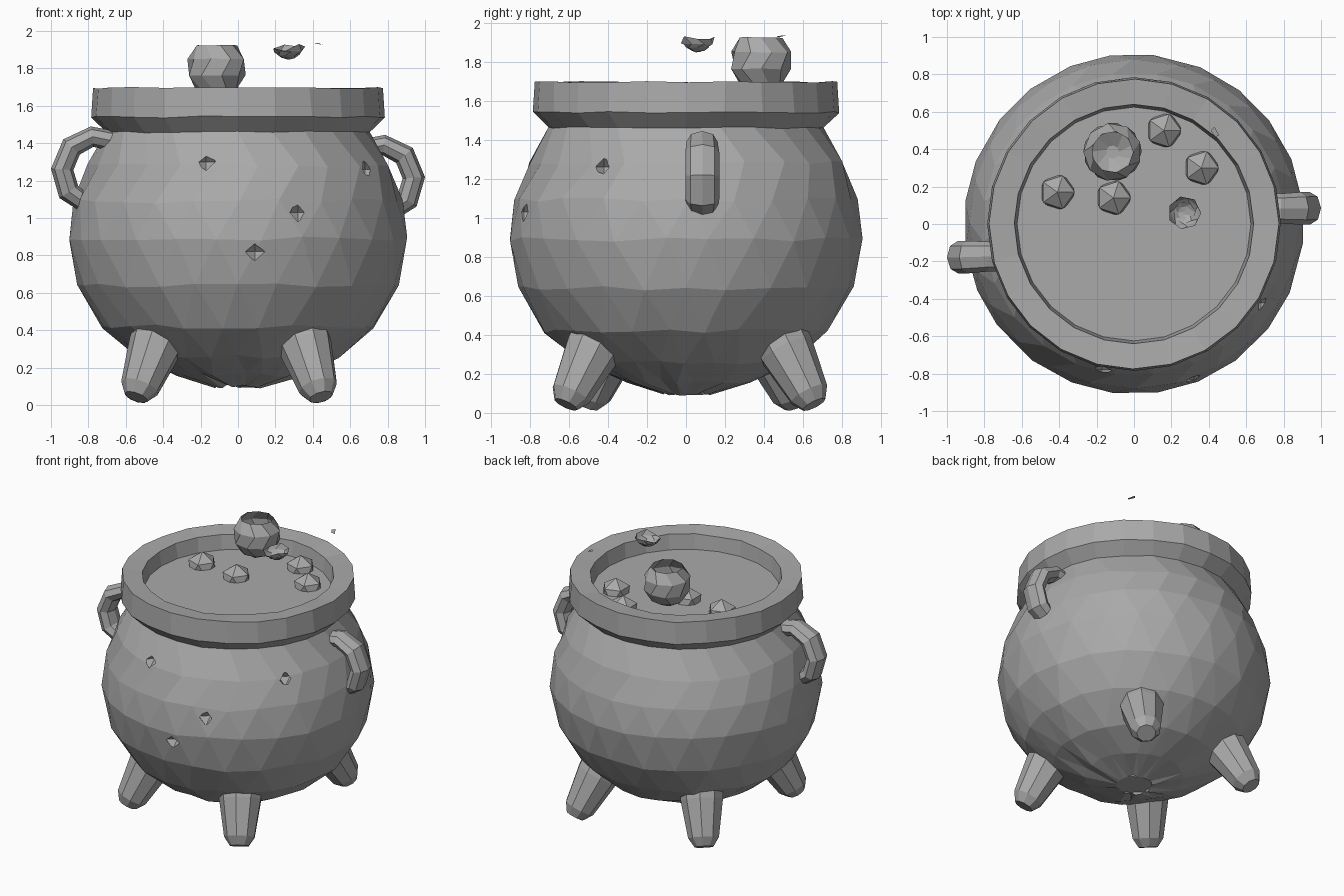
import bpy, bmesh, math, random
from mathutils import Vector

random.seed(4)
if "Cube" in bpy.data.objects:
    bpy.data.objects.remove(bpy.data.objects["Cube"], do_unlink=True)

grey = bpy.data.materials.new("iron_grey")
grey.use_nodes = True
COLOUR = (0.4, 0.4, 0.4, 1)
grey.diffuse_color = COLOUR
grey.node_tree.nodes["Principled BSDF"].inputs["Base Color"].default_value = COLOUR


def finish(bm, name, recalc=True):
    if recalc:
        bmesh.ops.recalc_face_normals(bm, faces=bm.faces)
    mesh = bpy.data.meshes.new(name)
    bm.to_mesh(mesh)
    bm.free()
    mesh.materials.append(grey)
    obj = bpy.data.objects.new(name, mesh)
    bpy.context.collection.objects.link(obj)
    return obj


def loft(bm, rings, cap_ends=True):
    """Join successive rings of points with quads."""
    rows = [[bm.verts.new(p) for p in ring] for ring in rings]
    n = len(rows[0])
    for a, b in zip(rows, rows[1:]):
        for i in range(n):
            j = (i + 1) % n
            bm.faces.new((a[i], a[j], b[j], b[i]))
    if cap_ends:
        bm.faces.new(rows[0][::-1])
        bm.faces.new(rows[-1])


def circle(r, z, n, wobble=0.0, turn=0.0):
    pts = []
    for i in range(n):
        a = 2 * math.pi * (i + turn + random.uniform(-wobble, wobble) * 8) / n
        pts.append(Vector((r * math.cos(a), r * math.sin(a),
                           z + random.uniform(-wobble, wobble))))
    return pts


def tube(name, path, sides, radii, width=1.0):
    """Sweep a faceted ring along a path of points."""
    path = [Vector(p) for p in path]
    side = Vector((path[-1].y - path[0].y, path[0].x - path[-1].x, 0)).normalized()
    rings = []
    for i, p in enumerate(path):
        t = (path[min(i + 1, len(path) - 1)] - path[max(i - 1, 0)]).normalized()
        up = t.cross(side).normalized()
        rings.append([p + radii[i] * (side * width * math.cos(a) + up * math.sin(a))
                      for a in (2 * math.pi * k / sides for k in range(sides))])
    bm = bmesh.new()
    loft(bm, rings)
    return finish(bm, name)


# Pot: round belly, neck, heavy rim, inner wall and the brew surface
bm = bmesh.new()
SEG = 24
belly = [(0.12, 0.1), (0.33, 0.16), (0.54, 0.26), (0.73, 0.42), (0.86, 0.64),
         (0.91, 0.89), (0.88, 1.09), (0.81, 1.28)]
rings = [circle(r, z, SEG, 0.012, 0.5 * (i % 2)) for i, (r, z) in enumerate(belly)]
rim = [(0.705, 1.46), (0.785, 1.54), (0.775, 1.695), (0.64, 1.685), (0.625, 1.58)]
rings += [circle(r, z, SEG, 0.005) for r, z in rim[:-1]]
rings.append(circle(*rim[-1], SEG))
loft(bm, rings)
# split the bent quads of the belly into facets
bmesh.ops.triangulate(bm, faces=[f for f in bm.faces
                                 if len(f.verts) == 4 and f.calc_center_median().z < 1.1])
pot = finish(bm, "pot")

# Chips cut out of the belly
for x, z in ((-0.17, 1.3), (0.32, 1.03), (0.09, 0.82), (0.68, 1.26)):
    r = 0.8 if z > 1.2 else 0.89
    at = Vector((x, -math.sqrt(r * r - x * x), z))
    bm = bmesh.new()
    bmesh.ops.create_uvsphere(bm, u_segments=4, v_segments=2, radius=0.055)
    bmesh.ops.translate(bm, verts=bm.verts, vec=at)
    cutter = finish(bm, "chip_cutter")
    cutter.hide_render = True
    mod = pot.modifiers.new("chip", 'BOOLEAN')
    mod.operation, mod.solver, mod.object = 'DIFFERENCE', 'EXACT', cutter
    bpy.context.view_layer.objects.active = pot
    bpy.ops.object.modifier_apply(modifier=mod.name)
    bpy.data.objects.remove(cutter, do_unlink=True)

# Legs: tapered stubs splayed outwards with blunt feet
feet = {"front_left": (0.44, -0.61), "back_left": (0.44, 0.65),
        "front_right": (-0.54, -0.5), "back_right": (-0.54, 0.56)}
for name, (x, y) in feet.items():
    foot, root = Vector((x, y, 0.055)), Vector((x * 0.72, y * 0.68, 0.46))
    path = [root, root.lerp(foot, 0.35), root.lerp(foot, 0.9), root.lerp(foot, 1.03)]
    tube(name + "_leg", path, 9, (0.15, 0.145, 0.105, 0.065))

# Handles: faceted loops, each set at its own height
arc = [(0.66, 0.13), (0.78, 0.155), (0.89, 0.10), (0.94, -0.02), (0.905, -0.14), (0.82, -0.20)]
for name, sx, y, z in (("left_handle", 1, 0.085, 1.235), ("right_handle", -1, -0.18, 1.28)):
    path = [(sx * d, y * (0.85 + 0.15 * d), z + h) for d, h in arc]
    tube(name, path, 8, (0.055, 0.055, 0.06, 0.06, 0.06, 0.05), 1.45)

# Small bubbles half sunk in the brew
for i, (x, y) in enumerate(((-0.41, 0.17), (-0.11, 0.14), (0.16, 0.5), (0.36, 0.3))):
    bm = bmesh.new()
    bmesh.ops.create_icosphere(bm, subdivisions=1, radius=0.104)
    bmesh.ops.translate(bm, verts=bm.verts, vec=(x, y, 1.575))
    finish(bm, f"bubble_{i + 1}")


def open_bubble(name, centre, radius, cut, n, ragged):
    """A thin bubble shell with its top burst open."""
    bm = bmesh.new()
    rings = []
    for k in range(5):
        a = -math.pi / 2 + (cut + math.pi / 2) * (k + 0.4) / 4.4
        rings.append(circle(radius * math.cos(a), radius * math.sin(a), n, 0.003, 0.5 * (k % 2)))
    for p in rings[-1]:
        p.z += random.uniform(-ragged, ragged)
    loft(bm, rings, cap_ends=False)
    bm.verts.ensure_lookup_table()
    bm.faces.new(bm.verts[:n][::-1])
    bmesh.ops.translate(bm, verts=bm.verts, vec=centre)
    return finish(bm, name)


# Large burst bubble and the floating scrap of another
open_bubble("large_bubble", (-0.115, 0.385, 1.805), 0.162, 0.82, 9, 0.0)
open_bubble("burst_bubble", (0.27, 0.06, 1.945), 0.095, -0.35, 7, 0.02)

# Tiny flake of bubble skin
bm = bmesh.new()
flake = [(0.41, 0.5, 1.935), (0.435, 0.465, 1.93), (0.455, 0.475, 1.925), (0.43, 0.52, 1.935)]
bm.faces.new([bm.verts.new(p) for p in flake])
finish(bm, "bubble_flake", recalc=False)
